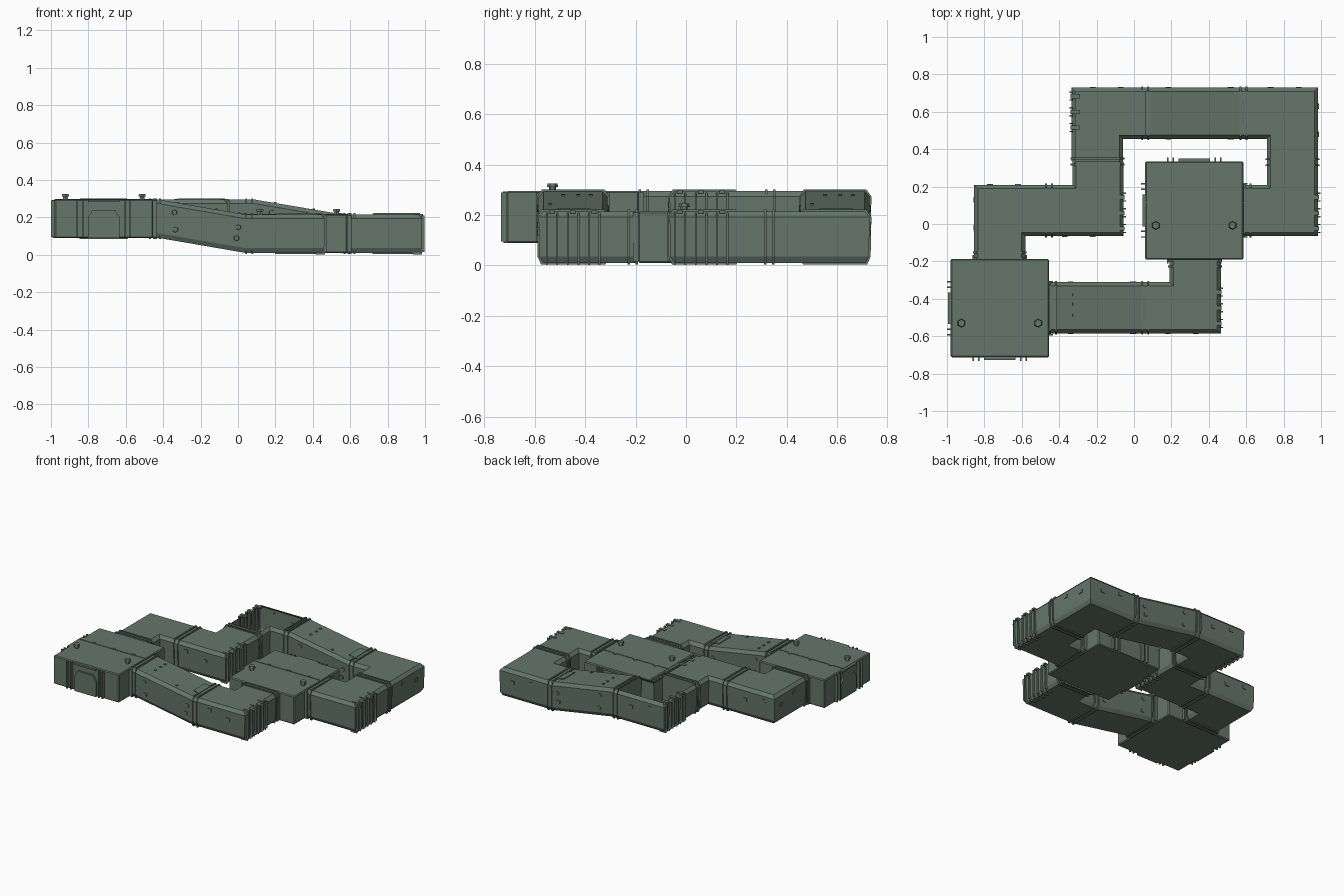
import bpy, bmesh, math
from mathutils import Vector, Matrix

if "Cube" in bpy.data.objects:
    bpy.data.objects.remove(bpy.data.objects["Cube"])

green = bpy.data.materials.new("grey_green_metal")
green.diffuse_color = (0.13, 0.18, 0.148, 1)
green.use_nodes = True
green.node_tree.nodes["Principled BSDF"].inputs["Base Color"].default_value = green.diffuse_color

HW, H = 0.137, 0.205          # corridor half width and height
LOW, HIGH = 0.01, 0.09        # floor levels
ROOM = 0.2625                 # room half size


def finish(name, bm):
    bmesh.ops.recalc_face_normals(bm, faces=bm.faces)
    me = bpy.data.meshes.new(name)
    bm.to_mesh(me)
    bm.free()
    me.materials.append(green)
    ob = bpy.data.objects.new(name, me)
    bpy.context.collection.objects.link(ob)
    return ob


def add_box(bm, centre, size, frame=Matrix()):
    m = frame @ Matrix.Translation(centre) @ Matrix.Diagonal((*size, 1))
    bmesh.ops.create_cube(bm, size=1, matrix=m)


def add_stud(bm, pos, r, h, rot=Matrix(), sides=6):
    bmesh.ops.create_cone(bm, cap_ends=True, segments=sides, radius1=r, radius2=r * 0.85,
                          depth=h, matrix=Matrix.Translation(pos) @ rot)


def section(grow=0.0):
    """Chamfered corridor cross-section: (sideways, height)."""
    w, c, g = HW + grow, 0.02, grow
    half = [(w - 0.017, -g), (w - 0.003, 0.025), (w, H - 0.022), (w - c, H + g)]
    return half + [(-x, z) for x, z in reversed(half)]


def sweep(name, path, grow=0.0, roof=True, caps=True, bm=None):
    """Sweep the section along a path with mitred corners."""
    own = bm is None
    bm = bm or bmesh.new()
    pts = [Vector(p) for p in path]
    flat = [Vector((b.x - a.x, b.y - a.y, 0)).normalized() for a, b in zip(pts, pts[1:])]
    rings = []
    for i, p in enumerate(pts):
        a, b = flat[max(i - 1, 0)], flat[min(i, len(flat) - 1)]
        n1, n2 = Vector((a.y, -a.x, 0)), Vector((b.y, -b.x, 0))
        side = (n1 + n2) / (1 + n1.dot(n2))
        rings.append([bm.verts.new(p + side * s + Vector((0, 0, z))) for s, z in section(grow)])
    for r, q in zip(rings, rings[1:]):
        for k in range(8):
            if k == 3 and not roof:
                continue
            j = (k + 1) % 8
            bm.faces.new((r[k], r[j], q[j], q[k]))
    if caps:
        bm.faces.new(rings[0])
        bm.faces.new(rings[-1])
    if own:
        finish(name, bm)


# ---- corridor corners: start, bend, end, floor level ----
corners = {
    "corner_north_of_high_room": ((-0.718, -0.19), (-0.718, 0.072), (-0.455, 0.072), HIGH),
    "corner_middle": ((-0.455, 0.072), (-0.192, 0.072), (-0.192, 0.335), HIGH),
    "open_corner": ((-0.197, 0.335), (-0.197, 0.592), (0.06, 0.592), HIGH),
    "corner_far_right": ((0.585, 0.592), (0.848, 0.592), (0.848, 0.33), LOW),
    "corner_near_right": ((0.848, 0.33), (0.848, 0.072), (0.585, 0.072), LOW),
    "corner_front": ((0.06, -0.448), (0.327, -0.448), (0.327, -0.19), LOW),
}
for name, (a, b, c, z) in corners.items():
    is_open = name == "open_corner"
    sweep(name, [(*a, z), (*b, z), (*c, z)], roof=not is_open, caps=not is_open)

# ---- sloping corridors with hatch plates and studs ----
for name, x0, x1, y in (("front_ramp", -0.455, 0.06, -0.448), ("back_ramp", 0.06, 0.585, 0.592)):
    sweep(name, [(x0, y, HIGH), (x0 + 0.03, y, HIGH), (x1 - 0.02, y, LOW), (x1, y, LOW)])
    slope = math.atan2(HIGH - LOW, x1 - x0 - 0.05)
    frame = Matrix.Translation(((x0 + x1) / 2, y, (HIGH + LOW) / 2)) @ Matrix.Rotation(slope, 4, 'Y')
    bm = bmesh.new()
    add_box(bm, (0.2, 0.003, H - 0.001), (0.07, 0.13, 0.008), frame)
    for dx, dy in ((-0.16, 0.07), (-0.16, 0.02), (-0.16, -0.04), (0.05, -0.09)):
        add_box(bm, (dx, dy, H), (0.014, 0.014, 0.006), frame)
    for s in (-1, 1):
        for dx, dz in ((-0.17, 0.15), (-0.15, 0.06), (0.18, 0.13), (0.18, 0.07)):
            add_stud(bm, frame @ Vector((dx, s * HW, dz)), 0.016, 0.008,
                     Matrix.Rotation(-s * math.pi / 2, 4, 'X'))
    finish(name + "_fittings", bm)

# ---- pairs of thin straps around every joint: x, y, axis, floor ----
bm = bmesh.new()
joints = [(-0.455, -0.448, 'x', HIGH, 1), (0.06, -0.448, 'x', LOW, 0), (-0.455, 0.072, 'x', HIGH, 0),
          (0.06, 0.592, 'x', HIGH, 0), (0.585, 0.592, 'x', LOW, 0), (0.585, 0.072, 'x', LOW, 1),
          (-0.718, -0.19, 'y', HIGH, 1), (-0.195, 0.335, 'y', HIGH, 0),
          (0.848, 0.33, 'y', LOW, 0), (0.327, -0.19, 'y', LOW, -1)]
for x, y, axis, z, shift in joints:
    for off in (-0.016, 0.016):
        o = off + shift * 0.022
        ends = [(x + o + d, y, z) if axis == 'x' else (x, y + o + d, z) for d in (-0.005, 0.005)]
        sweep("", ends, grow=0.007, bm=bm,
              roof=not (abs(y - 0.592) < 0.01 and x < 0.1 and off < 0))
finish("joint_straps", bm)

# ---- rib clamps on the blind corner ends: x, y centre, outward sign, floor ----
for name, x, yc, s, z in (("front_ribs", 0.464, -0.448, 1, LOW), ("middle_ribs", -0.055, 0.06, 1, HIGH),
                          ("right_ribs", 0.985, 0.06, 1, LOW), ("back_left_ribs", -0.334, 0.6, -1, HIGH)):
    bm = bmesh.new()
    for i in range(6):
        y = yc - 0.105 + i * 0.042
        add_box(bm, (x + s * 0.002, y, z + H / 2), (0.018, 0.007, H - 0.01))
        add_box(bm, (x - s * 0.025, y, z - 0.002), (0.05, 0.007, 0.014))
        if i % 2 == 0:
            add_box(bm, (x - s * 0.02, y + 0.02, z + H - 0.003), (0.05, 0.022, 0.013))
    finish(name, bm)

# ---- wall plates along the plain outer walls ----
bm = bmesh.new()
for x, y, z, lx in ((0.25, -0.585, LOW, 1), (0.8, 0.729, LOW, 1), (-0.15, 0.729, HIGH, 1),
                    (-0.7, 0.209, HIGH, 1), (-0.3, -0.065, HIGH, 1), (0.985, 0.55, LOW, 0),
                    (-0.855, 0.05, HIGH, 0)):
    for d, h in ((-0.07, 0.15), (0.08, 0.12)):
        size = (0.03, 0.008, 0.024) if lx else (0.008, 0.03, 0.024)
        add_box(bm, (x + d * lx, y + d * (1 - lx), z + h), size)
finish("wall_plates", bm)

# ---- rooms: block, side doors, straps, roof seam and vents ----
# door angle 0 = front, 90 = right, 180 = back, 270 = left
for name, cx, cy, z, doors in (("high_room", -0.7175, -0.45, HIGH, (0, 270)),
                               ("low_room", 0.322, 0.0725, LOW, (180, 270))):
    bm = bmesh.new()
    add_box(bm, (cx, cy, z + H / 2), (2 * ROOM, 2 * ROOM, H))
    bmesh.ops.bevel(bm, geom=bm.edges[:], offset=0.006, segments=1, affect='EDGES')
    finish(name, bm)

    bm = bmesh.new()
    for ang in (0, 90, 180, 270):
        f = Matrix.Translation((cx, cy, z)) @ Matrix.Rotation(math.radians(ang), 4, 'Z')
        for s in (-1, 1):
            for off in (0.112, 0.142):
                add_box(bm, (s * off, -ROOM - 0.004, H / 2), (0.008, 0.034, H - 0.01), f)
        if ang in doors:
            # tapered door slab with an arched frame of bars
            prof = [(-0.085, 0.0), (-0.085, 0.11), (-0.06, 0.15), (0.06, 0.15), (0.085, 0.11), (0.085, 0.0)]
            vs = [bm.verts.new(f @ Vector((x, -ROOM - 0.012, h))) for x, h in prof]
            face = bm.faces.new(vs)
            ext = bmesh.ops.extrude_face_region(bm, geom=[face])
            moved = [g for g in ext["geom"] if isinstance(g, bmesh.types.BMVert)]
            bmesh.ops.translate(bm, verts=moved, vec=f.to_3x3() @ Vector((0, 0.02, 0)))
            add_box(bm, (0, -ROOM - 0.004, H - 0.008), (0.17, 0.02, 0.012), f)
    finish(name + "_doors_and_straps", bm)

    bm = bmesh.new()
    add_box(bm, (cx, cy + 0.043, z + H), (2 * ROOM, 0.006, 0.006))
    for sx in (-0.205, 0.205):
        add_stud(bm, (cx + sx, cy - 0.08, z + H + 0.006), 0.016, 0.02)
        add_stud(bm, (cx + sx, cy - 0.08, z + H + 0.023), 0.023, 0.014)
    for sx in (-0.16, 0.0, 0.16):
        add_box(bm, (cx + sx, cy + 0.055, z + H), (0.018, 0.014, 0.008))
    finish(name + "_roof_fittings", bm)
